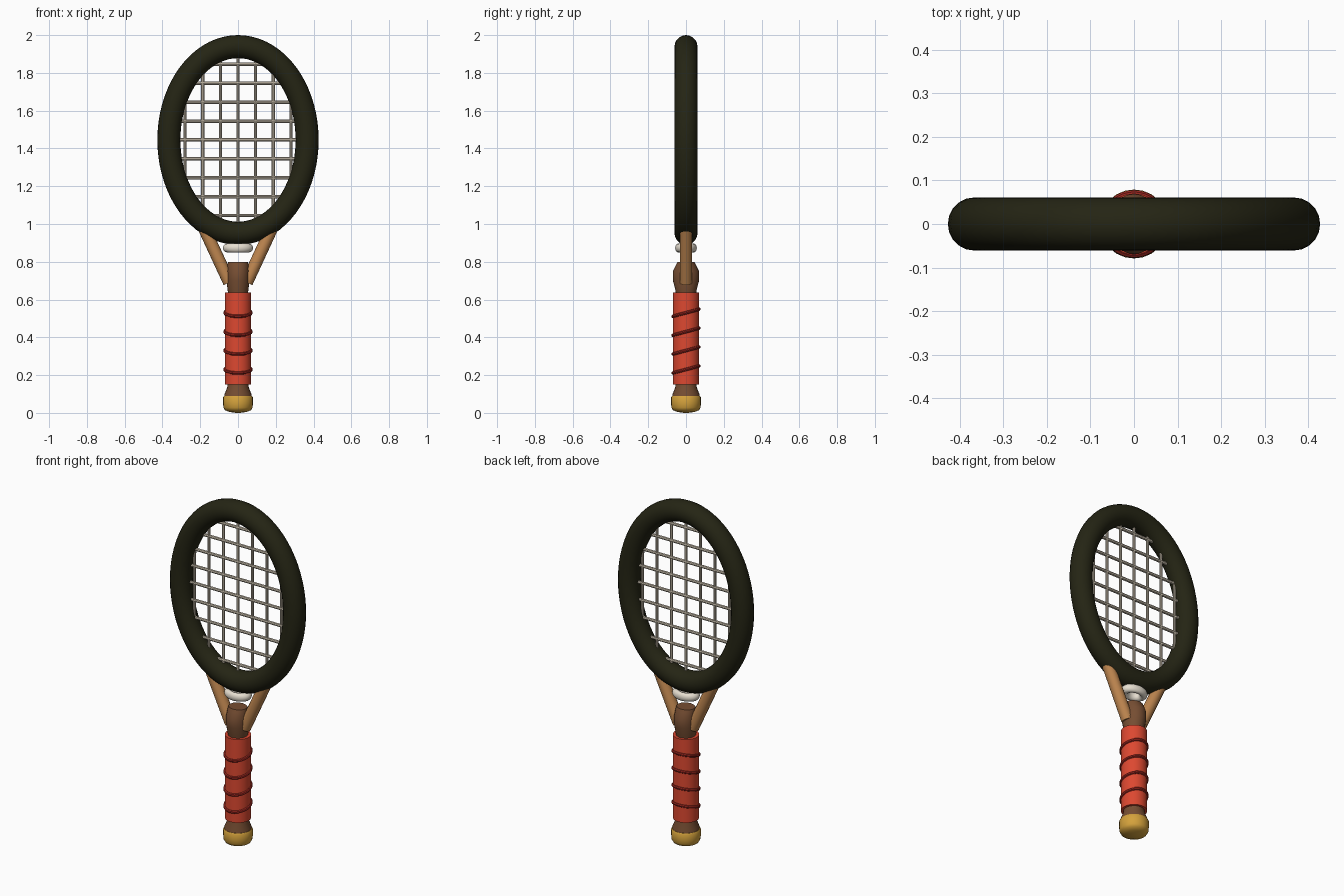
import bpy, bmesh, math
from mathutils import Vector, Matrix

if "Cube" in bpy.data.objects:
    bpy.data.objects.remove(bpy.data.objects["Cube"], do_unlink=True)


def material(name, r, g, b):
    m = bpy.data.materials.new(name)
    m.use_nodes = True
    m.diffuse_color = (r, g, b, 1)
    bsdf = m.node_tree.nodes["Principled BSDF"]
    bsdf.inputs["Base Color"].default_value = (r, g, b, 1)
    bsdf.inputs["Roughness"].default_value = 0.7
    return m


OLIVE = material("dark olive", 0.018, 0.018, 0.007)
STRING = material("string beige", 0.62, 0.55, 0.44)
TAN = material("light wood", 0.52, 0.24, 0.08)
BROWN = material("dark wood", 0.18, 0.075, 0.032)
RED = material("grip red", 0.72, 0.065, 0.03)
CORD = material("cord dark red", 0.33, 0.02, 0.014)
GOLD = material("cap gold", 0.66, 0.36, 0.045)
CREAM = material("collar cream", 0.8, 0.74, 0.64)


def finish(bm, name, mat):
    bmesh.ops.recalc_face_normals(bm, faces=bm.faces)
    mesh = bpy.data.meshes.new(name)
    bm.to_mesh(mesh)
    bm.free()
    obj = bpy.data.objects.new(name, mesh)
    bpy.context.collection.objects.link(obj)
    mesh.materials.append(mat)
    bpy.ops.object.select_all(action="DESELECT")
    obj.select_set(True)
    bpy.context.view_layer.objects.active = obj
    bpy.ops.object.shade_smooth_by_angle(angle=math.radians(40))
    return obj


def bridge(bm, lower, upper):
    n = len(lower)
    for i in range(n):
        j = (i + 1) % n
        bm.faces.new((lower[i], lower[j], upper[j], upper[i]))


def turned(name, mat, profile, sides=24):
    """Stack of capped elliptical sections given as (z, half width, half depth)."""
    bm = bmesh.new()
    angles = [math.tau * i / sides for i in range(sides)]
    rows = [[bm.verts.new((rx * math.cos(a), ry * math.sin(a), z)) for a in angles]
            for z, rx, ry in profile]
    for lower, upper in zip(rows, rows[1:]):
        bridge(bm, lower, upper)
    bm.faces.new(rows[0])
    bm.faces.new(rows[-1])
    return finish(bm, name, mat)


def hoop(name, mat, half_w, half_h, radius, z, tilt=0.0, steps=48, sides=12):
    """Elliptical ring of round tube, upright unless tilted about x."""
    bm = bmesh.new()
    rows = []
    for i in range(steps):
        a = math.tau * i / steps
        centre = Vector((half_w * math.cos(a), 0, half_h * math.sin(a)))
        out = Vector((half_h * math.cos(a), 0, half_w * math.sin(a))).normalized()
        row = []
        for k in range(sides):
            t = math.tau * k / sides
            row.append(bm.verts.new(centre + radius * (out * math.cos(t) + Vector((0, math.sin(t), 0)))))
        rows.append(row)
    for i in range(steps):
        bridge(bm, rows[i], rows[(i + 1) % steps])
    place = Matrix.Translation((0, 0, z)) @ Matrix.Rotation(tilt, 4, "X")
    bm.transform(place)
    return finish(bm, name, mat)


def rod(name, mat, start, end, radius, sides=8):
    start, end = Vector(start), Vector(end)
    axis = end - start
    bm = bmesh.new()
    bmesh.ops.create_cone(bm, cap_ends=True, segments=sides, radius1=radius,
                          radius2=radius, depth=axis.length)
    turn = axis.to_track_quat("Z", "Y").to_matrix().to_4x4()
    bm.transform(Matrix.Translation((start + end) / 2) @ turn)
    return finish(bm, name, mat)


# Head frame
HEAD_Z = 1.445
hoop("head_frame", OLIVE, 0.366, 0.494, 0.061, HEAD_Z, steps=72, sides=20)

# Strings, trimmed to an ellipse just inside the frame
BED_W, BED_H = 0.325, 0.455
for i in range(-3, 4):
    x = i * 0.0933
    h = BED_H * math.sqrt(1 - (x / BED_W) ** 2)
    rod(f"main_string_{i + 4}", STRING, (x, 0, HEAD_Z - h), (x, 0, HEAD_Z + h), 0.008)
for i in range(-4, 5):
    z = i * 0.1
    w = BED_W * math.sqrt(1 - (z / BED_H) ** 2)
    rod(f"cross_string_{i + 5}", STRING, (-w, 0, HEAD_Z + z), (w, 0, HEAD_Z + z), 0.009)

# Throat: two struts and a pale collar below the head
for side, label in ((1, "left"), (-1, "right")):
    rod(f"{label}_strut", TAN, (side * 0.046, 0, 0.69), (side * 0.178, 0, 0.975), 0.033, sides=16)
collar = hoop("throat_collar", CREAM, 0.056, 0.056, 0.024, 0, math.pi / 2)
collar.scale.y = 0.72
collar.location.z = 0.873

# Neck and lower shaft
turned("neck", BROWN, [(0.62, 0.05, 0.052), (0.65, 0.055, 0.056), (0.7, 0.061, 0.069),
                       (0.75, 0.06, 0.069), (0.785, 0.056, 0.052), (0.8, 0.052, 0.045)])
turned("lower_shaft", BROWN, [(0.08, 0.073, 0.073), (0.1, 0.071, 0.071),
                              (0.135, 0.057, 0.057), (0.16, 0.056, 0.056)])

# Grip with tilted cord wraps
turned("grip", RED, [(0.15, 0.07, 0.07), (0.637, 0.07, 0.07)])
TILT = 0.27
for i in range(4):
    hoop(f"grip_cord_{i + 1}", CORD, 0.069, 0.069 / math.cos(TILT), 0.009,
         0.23 + i * 0.1, math.pi / 2 + TILT, steps=36, sides=8)

# Butt cap
turned("butt_cap", GOLD, [(z, r, r) for z, r in (
    (0.0, 0.012), (0.005, 0.045), (0.014, 0.069), (0.028, 0.077),
    (0.05, 0.079), (0.082, 0.079), (0.09, 0.074))])
